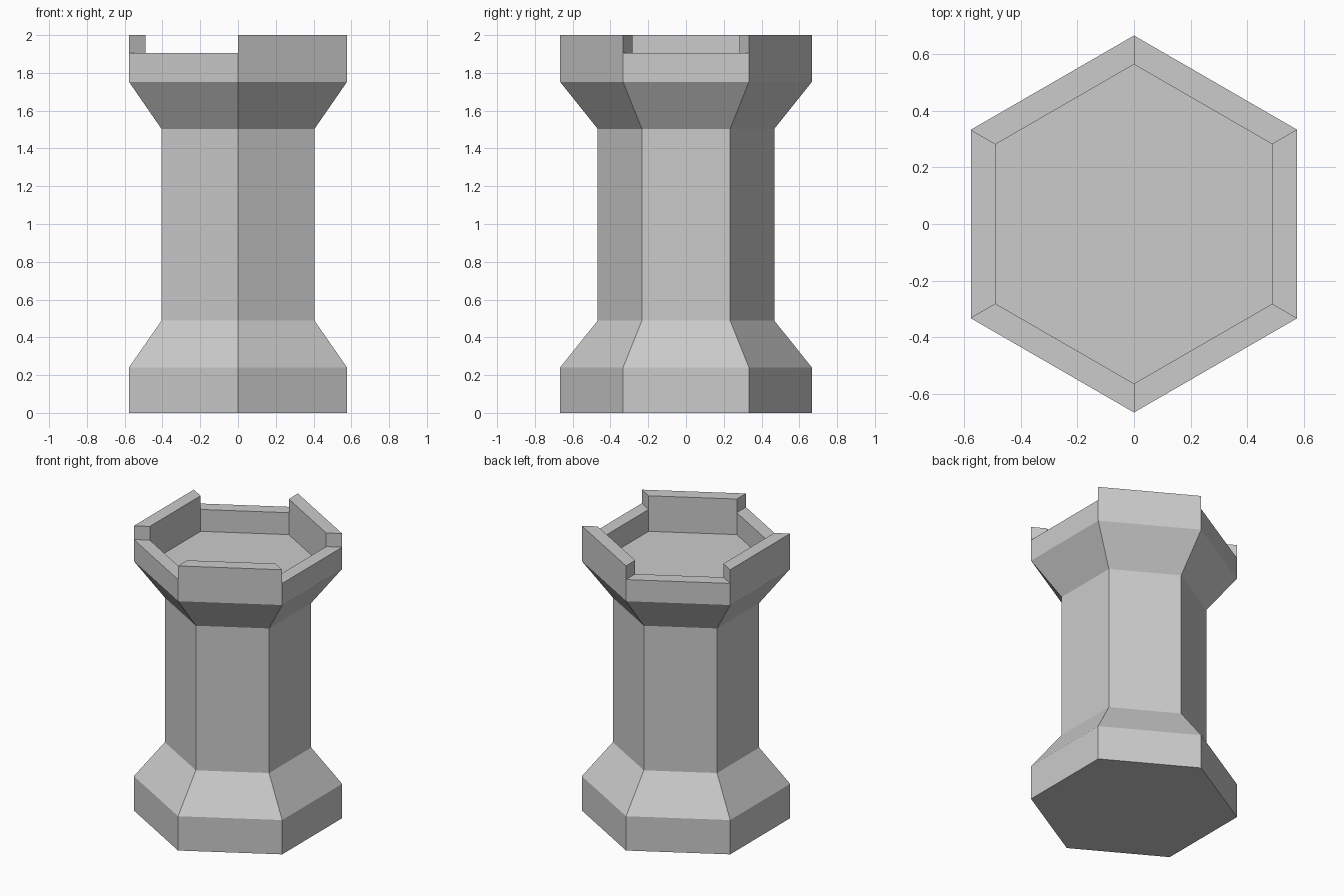
import bpy, bmesh, math

if "Cube" in bpy.data.objects:
    bpy.data.objects.remove(bpy.data.objects["Cube"])

SIDES = 6
RIM = 1.904      # height of the low walls
TOP = 2.0        # height of the raised battlements

# (corner radius, height) going up the outside, over the rim and down to the floor
PROFILE = [(0.666, 0), (0.666, 0.241), (0.468, 0.488), (0.468, 1.504),
           (0.666, 1.752), (0.666, RIM), (0.564, RIM), (0.564, 1.75)]


def ring(bm, radius, z):
    """Hexagon with corners at the front and back; side 0 faces +x."""
    step = 2 * math.pi / SIDES
    return [bm.verts.new((radius * math.cos((i - 0.5) * step),
                          radius * math.sin((i - 0.5) * step), z))
            for i in range(SIDES)]


bm = bmesh.new()
rings = [ring(bm, r, z) for r, z in PROFILE]

# Base, tower and rim walls
rim_faces = []
for level, (low, high) in enumerate(zip(rings, rings[1:])):
    for i in range(SIDES):
        j = (i + 1) % SIDES
        face = bm.faces.new((low[i], low[j], high[j], high[i]))
        if level == 5:
            rim_faces.append(face)

# Underside and sunken floor
bm.faces.new(rings[0][::-1])
bm.faces.new(rings[-1])

# Battlements raised on every second side
raised = bmesh.ops.extrude_discrete_faces(bm, faces=rim_faces[1::2])["faces"]
for face in raised:
    for v in face.verts:
        v.co.z = TOP

bmesh.ops.recalc_face_normals(bm, faces=bm.faces[:])
mesh = bpy.data.meshes.new("castle_tower")
bm.to_mesh(mesh)
bm.free()
bpy.context.collection.objects.link(bpy.data.objects.new("castle_tower", mesh))
